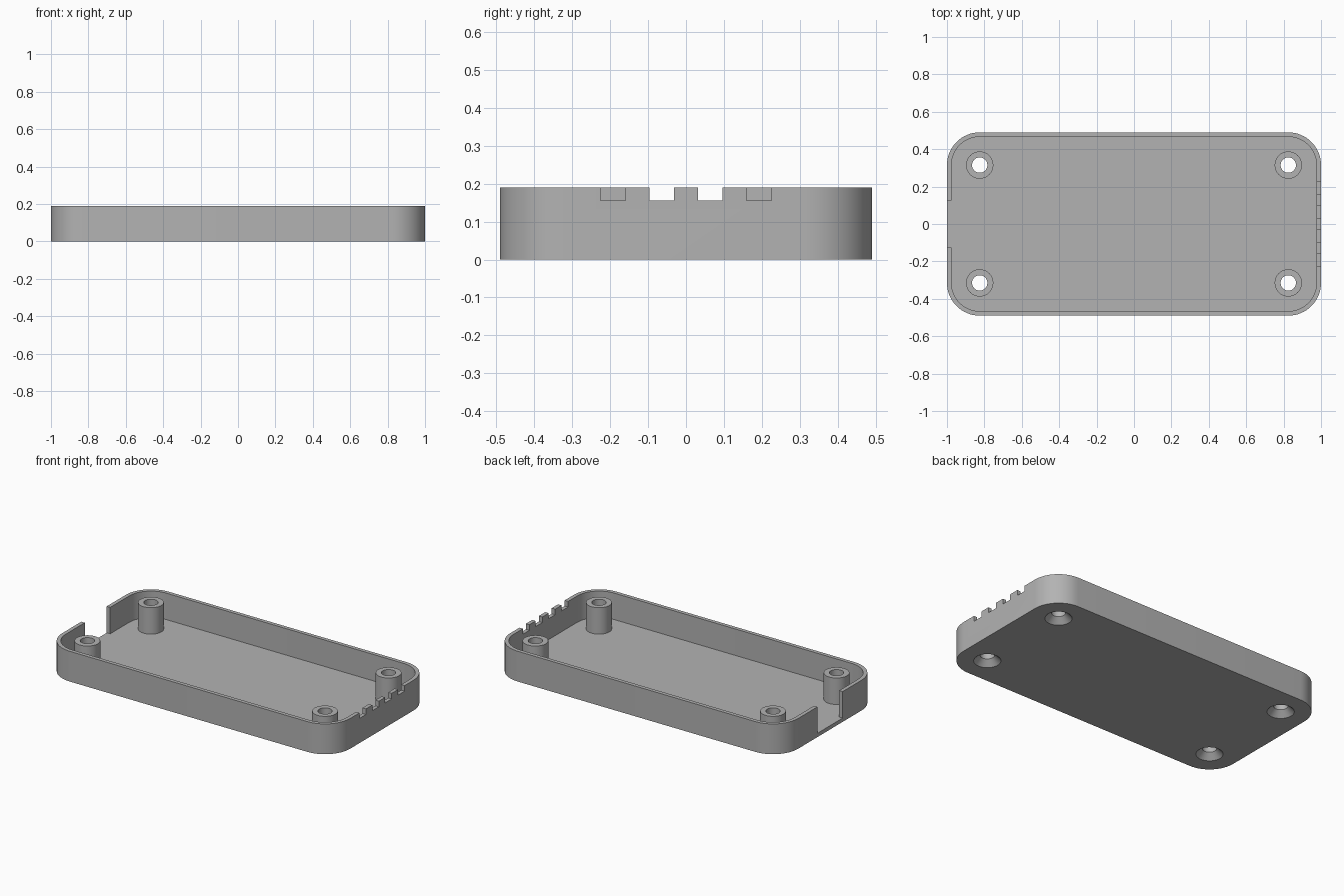
import bpy
import bmesh
from math import cos, sin, pi

cube = bpy.data.objects.get("Cube")
if cube:
    bpy.data.objects.remove(cube, do_unlink=True)

HALF_X, HALF_Y, HEIGHT = 1.0, 0.49, 0.19
RADIUS, WALL, FLOOR = 0.175, 0.024, 0.024
POST_X, POST_Y = HALF_X - RADIUS, HALF_Y - RADIUS

grey = bpy.data.materials.new("plain grey")
grey.use_nodes = True
colour = (0.45, 0.45, 0.45, 1)
grey.diffuse_color = colour
grey.node_tree.nodes["Principled BSDF"].inputs["Base Color"].default_value = colour


def loft(name, rings):
    """Closed solid through matching rings of points, capped at both ends."""
    bm = bmesh.new()
    loops = [[bm.verts.new(p) for p in ring] for ring in rings]
    n = len(loops[0])
    for low, high in zip(loops, loops[1:]):
        for i in range(n):
            j = (i + 1) % n
            bm.faces.new((low[i], low[j], high[j], high[i]))
    bm.faces.new(loops[0][::-1])
    bm.faces.new(loops[-1])
    mesh = bpy.data.meshes.new(name)
    bm.to_mesh(mesh)
    bm.free()
    mesh.materials.append(grey)
    ob = bpy.data.objects.new(name, mesh)
    bpy.context.collection.objects.link(ob)
    return ob


def rounded_ring(inset, z, steps=16):
    """Rounded rectangle concentric with the corner posts."""
    r = RADIUS - inset
    ring = []
    for q, (sx, sy) in enumerate(((1, 1), (-1, 1), (-1, -1), (1, -1))):
        for i in range(steps + 1):
            a = (q + i / steps) * pi / 2
            ring.append((sx * POST_X + r * cos(a), sy * POST_Y + r * sin(a), z))
    return ring


def lathe(name, x, y, profile, n=40):
    return loft(name, [[(x + r * cos(2 * pi * i / n), y + r * sin(2 * pi * i / n), z)
                        for i in range(n)] for r, z in profile])


def box(name, x, y, half_x, half_y, z0, z1):
    return loft(name, [[(x + sx * half_x, y + sy * half_y, z)
                        for sx, sy in ((-1, -1), (1, -1), (1, 1), (-1, 1))]
                       for z in (z0, z1)])


def combine(target, tool, operation):
    mod = target.modifiers.new(tool.name, 'BOOLEAN')
    mod.operation, mod.solver, mod.object = operation, 'EXACT', tool
    bpy.context.view_layer.objects.active = target
    bpy.ops.object.modifier_apply(modifier=mod.name)
    bpy.data.objects.remove(tool, do_unlink=True)


# Hollow tray with rounded corners
tray = loft("case_tray", [rounded_ring(0, 0), rounded_ring(0, HEIGHT)])
cavity = loft("cavity", [rounded_ring(WALL, FLOOR), rounded_ring(WALL, HEIGHT + 0.1)])
combine(tray, cavity, 'DIFFERENCE')

# Wide opening in the right end, down to the floor
combine(tray, box("end_opening", -HALF_X, 0, 0.06, 0.126, FLOOR, 0.3), 'DIFFERENCE')

# Four small slots in the rim of the left end
for i in range(4):
    y = (i - 1.5) * 0.128
    combine(tray, box("rim_slot", HALF_X, y, 0.06, 0.0325, 0.155, 0.3), 'DIFFERENCE')

# Corner posts with countersunk screw holes
for sx in (-1, 1):
    for sy in (-1, 1):
        x, y = sx * POST_X, sy * POST_Y
        post = lathe("screw_post", x, y, [(0.073, FLOOR / 2), (0.073, HEIGHT)])
        combine(tray, post, 'UNION')
        hole = lathe("screw_hole", x, y, [(0.088, -0.01), (0.041, 0.036), (0.041, 0.3)])
        combine(tray, hole, 'DIFFERENCE')

# Smooth curves, sharp edges
bpy.ops.object.select_all(action='DESELECT')
tray.select_set(True)
bpy.context.view_layer.objects.active = tray
bpy.ops.object.shade_smooth_by_angle(angle=pi / 6)
